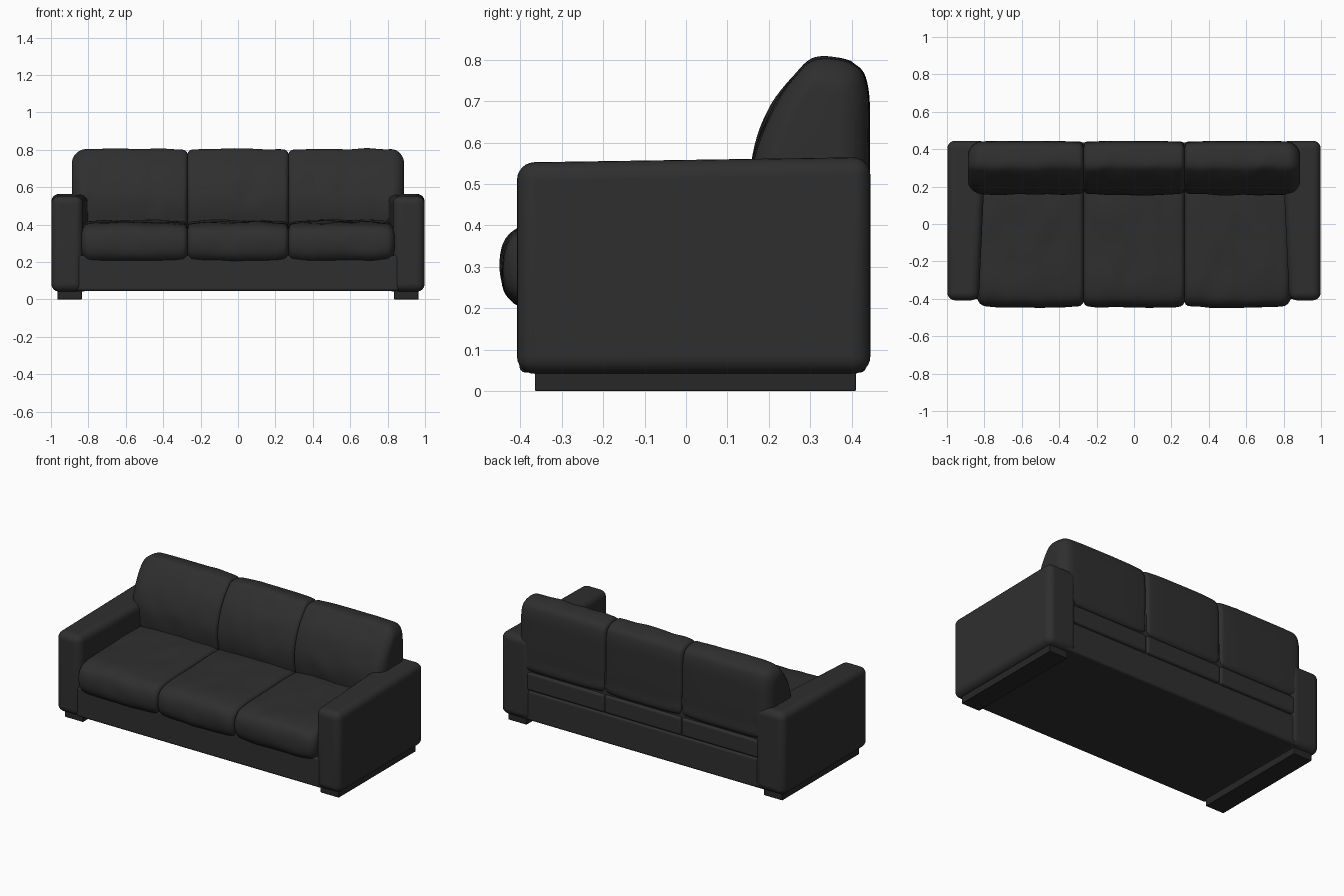
import bpy, bmesh, math
from mathutils import Vector, noise

if "Cube" in bpy.data.objects:
    bpy.data.objects.remove(bpy.data.objects["Cube"])


def material(name, v):
    m = bpy.data.materials.new(name)
    m.diffuse_color = (v, v, v, 1)
    m.use_nodes = True
    m.node_tree.nodes["Principled BSDF"].inputs["Base Color"].default_value = m.diffuse_color
    return m


LEATHER = material("black leather", 0.028)
FOOT = material("dark foot", 0.02)


def add_object(name, bm, mat):
    bmesh.ops.recalc_face_normals(bm, faces=bm.faces)
    me = bpy.data.meshes.new(name)
    bm.to_mesh(me)
    bm.free()
    me.materials.append(mat)
    ob = bpy.data.objects.new(name, me)
    bpy.context.collection.objects.link(ob)
    return ob


def soft_box(name, x, y, z, bevel, mat=LEATHER, tweak=None):
    """Box between the given ranges with rounded edges; tweak moves corners."""
    bm = bmesh.new()
    bmesh.ops.create_cube(bm, size=1)
    for v in bm.verts:
        v.co = Vector([r[1] if c > 0 else r[0] for c, r in zip(v.co, (x, y, z))])
        if tweak:
            v.co = tweak(v.co)
    ob = add_object(name, bm, mat)
    b = ob.modifiers.new("round", "BEVEL")
    b.width, b.segments = bevel, 6
    return ob


def closed_curve(pts, n=6):
    """Smooth closed curve through the profile points."""
    out, k = [], len(pts)
    for i in range(k):
        a, b, c, d = (Vector(pts[(i + j) % k]) for j in (-1, 0, 1, 2))
        for s in range(n):
            t = s / n
            out.append(0.5 * (2 * b + (c - a) * t + (2 * a - 5 * b + 4 * c - d) * t * t
                              + (3 * b - a - 3 * c + d) * t ** 3))
    return out


def cushion(name, x0, x1, r0, r1, profile, puff, wrinkle):
    """Sweep a y-z profile along x, rounding the ends by r0 and r1."""
    prof = closed_curve(profile)
    ys, zs = [p.x for p in prof], [p.y for p in prof]
    cy, cz = (min(ys) + max(ys)) / 2, (min(zs) + max(zs)) / 2
    hy, hz = (max(ys) - min(ys)) / 2, (max(zs) - min(zs)) / 2
    rings = []
    for i in range(8):
        a = i / 8 * math.pi / 2
        rings.append((x0 + r0 * (1 - math.cos(a)), r0 * (1 - math.sin(a))))
    for i in range(29):
        rings.append((x0 + r0 + (x1 - r1 - x0 - r0) * i / 28, 0))
    for i in range(7, -1, -1):
        a = i / 8 * math.pi / 2
        rings.append((x1 - r1 * (1 - math.cos(a)), r1 * (1 - math.sin(a))))
    bm = bmesh.new()
    loops = []
    for x, inset in rings:
        t = (2 * x - x0 - x1) / (x1 - x0)
        inset += puff * t ** 4
        loop = []
        for p in prof:
            co = Vector((x, cy + (p.x - cy) * (1 - inset / hy), cz + (p.y - cz) * (1 - inset / hz)))
            # soft leather creases, kept off the flat rear
            w = wrinkle * max(0, 1 - t ** 6) * (1 if p.x < 0.4 else 0.1)
            co += noise.noise_vector(Vector((co.x * 9, co.y * 7, co.z * 7))) * w
            loop.append(bm.verts.new(co))
        loops.append(loop)
    n = len(prof)
    for a, b in zip(loops, loops[1:]):
        for i in range(n):
            bm.faces.new((a[i], a[(i + 1) % n], b[(i + 1) % n], b[i]))
    bm.faces.new(loops[0])
    bm.faces.new(loops[-1])
    return add_object(name, bm, LEATHER)


# arms: inner side narrows to the front, top rises slightly to the back
for s, side in ((-1, "left"), (1, "right")):
    def shape(c, s=s):
        if abs(c.x) < 0.9 and c.y < 0:
            c.x = s * 0.83
        if c.z > 0.3 and c.y < 0:
            c.z = 0.552
        return c
    xs = sorted((s * 0.79, s * 0.998))
    soft_box(side + " arm", xs, (-0.408, 0.445), (0.042, 0.565), 0.042, tweak=shape)
    # foot rail with its tapered ends
    soft_box(side + " foot rail", sorted((s * 0.835, s * 0.965)), (-0.365, 0.41), (0, 0.08), 0.004, FOOT)

# base frame and hidden back support
soft_box("base", (-0.86, 0.86), (-0.402, 0.435), (0.045, 0.235), 0.015)
soft_box("back support", (-0.82, 0.82), (0.2, 0.425), (0.2, 0.5), 0.01)

SEAT = [(-0.425, 0.225), (-0.448, 0.30), (-0.425, 0.375), (-0.34, 0.408), (-0.1, 0.418),
        (0.15, 0.425), (0.27, 0.40), (0.29, 0.30), (0.25, 0.21), (0, 0.2), (-0.34, 0.2)]
BACK = [(0.16, 0.44), (0.16, 0.55), (0.2, 0.67), (0.265, 0.765), (0.32, 0.806), (0.41, 0.788),
        (0.44, 0.73), (0.444, 0.6), (0.442, 0.45), (0.43, 0.36), (0.3, 0.34), (0.19, 0.37)]

# three seat cushions, three back cushions and the strips below at the rear
for name, i in (("left", -1), ("middle", 0), ("right", 1)):
    sx = {-1: (-0.838, -0.27), 0: (-0.27, 0.27), 1: (0.27, 0.838)}[i]
    bx = {-1: (-0.888, -0.27), 0: (-0.27, 0.27), 1: (0.27, 0.888)}[i]
    r = (0.07 if i == -1 else 0.025, 0.07 if i == 1 else 0.025)
    rs = (0.045 if i == -1 else 0.025, 0.045 if i == 1 else 0.025)
    cushion(name + " seat cushion", *sx, *rs, SEAT, 0.012, 0.007)
    cushion(name + " back cushion", *bx, *r, BACK, 0.008, 0.007)
    soft_box(name + " rear strip", (max(sx[0], -0.82) + 0.002, min(sx[1], 0.82) - 0.002),
             (0.38, 0.44), (0.238, 0.352), 0.015)

bpy.ops.object.select_all(action="SELECT")
bpy.context.view_layer.objects.active = bpy.context.selected_objects[0]
bpy.ops.object.shade_smooth_by_angle(angle=math.radians(40))
